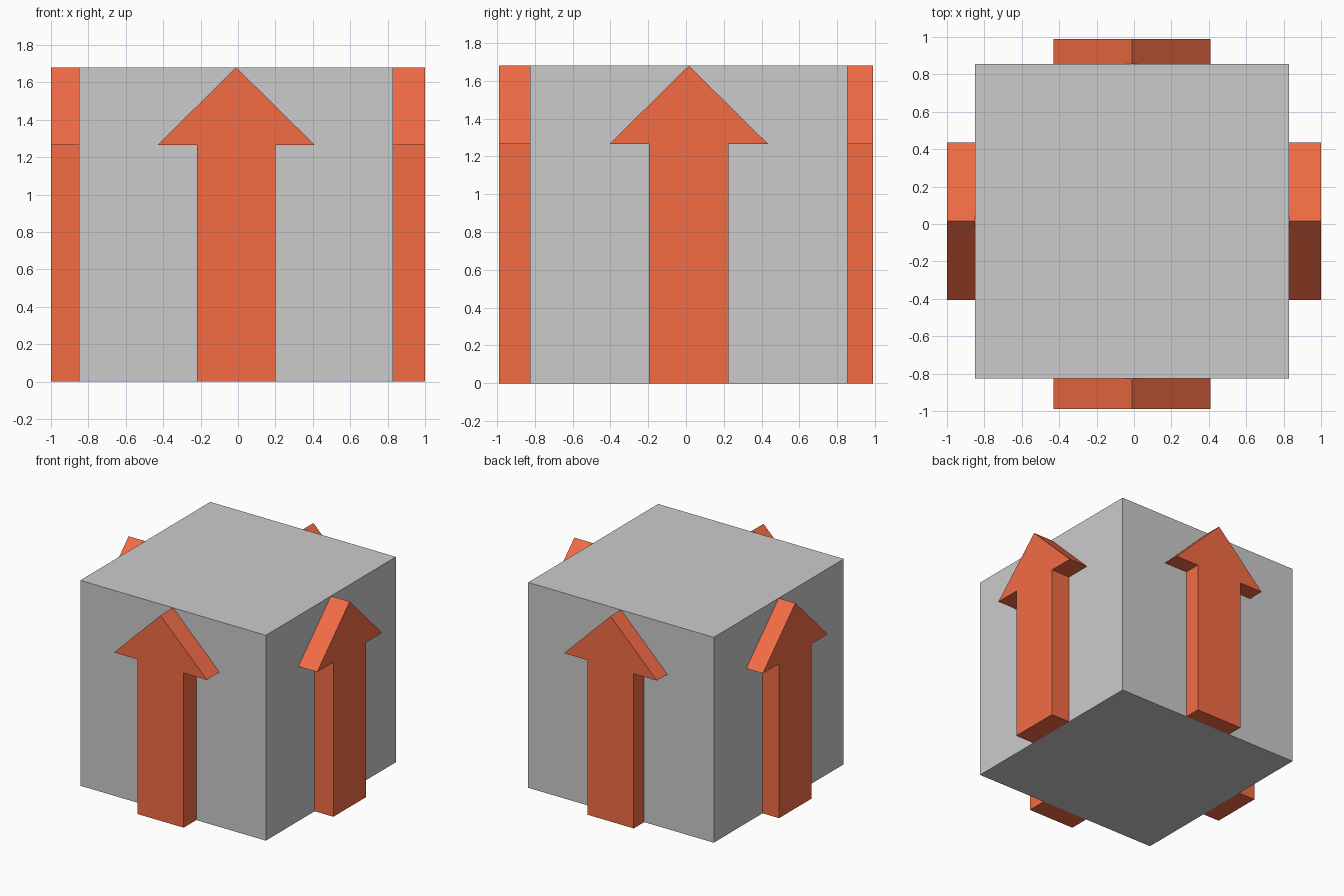
import bpy
import bmesh
from math import radians
from mathutils import Matrix, Vector

if "Cube" in bpy.data.objects:
    bpy.data.objects.remove(bpy.data.objects["Cube"])

CX, CY = -0.01, 0.015      # cube centre
H = 0.84                   # cube half size

red = bpy.data.materials.new("red")
red.diffuse_color = (0.9, 0.15, 0.06, 1)
red.use_nodes = True
red.node_tree.nodes["Principled BSDF"].inputs["Base Color"].default_value = red.diffuse_color

# Cube body
bpy.ops.mesh.primitive_cube_add(size=2 * H, location=(CX, CY, H))
bpy.context.object.name = "cube_body"

# Arrow outline in x, z
OUTLINE = [(-0.21, 0), (0.21, 0), (0.21, 1.265), (0.42, 1.265),
           (0, 1.68), (-0.42, 1.265), (-0.21, 1.265)]


def arrow(name, angle, depth):
    """Extrude the arrow outward from one side of the cube."""
    bm = bmesh.new()
    face = bm.faces.new([bm.verts.new((x, -H, z)) for x, z in OUTLINE])
    ext = bmesh.ops.extrude_face_region(bm, geom=[face], use_keep_orig=True)
    moved = [v for v in ext["geom"] if isinstance(v, bmesh.types.BMVert)]
    bmesh.ops.translate(bm, verts=moved, vec=Vector((0, -depth, 0)))
    bmesh.ops.recalc_face_normals(bm, faces=bm.faces)
    bm.transform(Matrix.Translation((CX, CY, 0)) @ Matrix.Rotation(radians(angle), 4, 'Z'))
    mesh = bpy.data.meshes.new(name)
    bm.to_mesh(mesh)
    bm.free()
    mesh.materials.append(red)
    bpy.context.collection.objects.link(bpy.data.objects.new(name, mesh))


# One arrow on each side, reaching slightly different depths
for name, angle, depth in [("front_arrow", 0, 0.163), ("right_arrow", 90, 0.17),
                           ("back_arrow", 180, 0.135), ("left_arrow", 270, 0.15)]:
    arrow(name, angle, depth)
